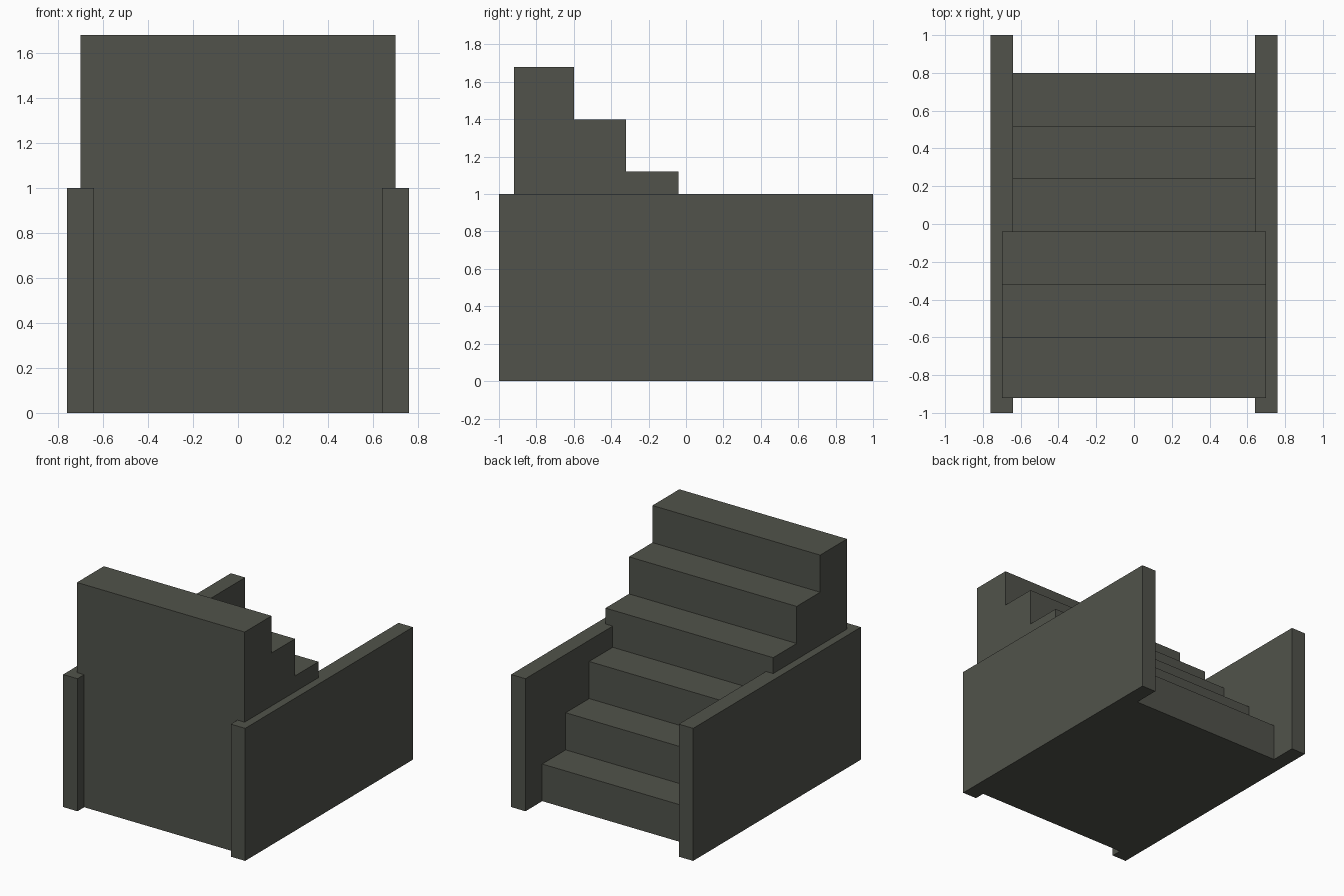
import bpy, bmesh

if "Cube" in bpy.data.objects:
    bpy.data.objects.remove(bpy.data.objects["Cube"])

# one dark olive-grey stone colour
mat = bpy.data.materials.new("dark_stone")
mat.diffuse_color = (0.082, 0.086, 0.070, 1.0)
mat.use_nodes = True
mat.node_tree.nodes["Principled BSDF"].inputs["Base Color"].default_value = mat.diffuse_color


def extrude_x(name, profile, x0, x1):
    """Extrude a closed (y, z) profile from x0 to x1."""
    bm = bmesh.new()
    face = bm.faces.new([bm.verts.new((x0, y, z)) for y, z in profile])
    ext = bmesh.ops.extrude_face_region(bm, geom=[face])
    verts = [g for g in ext["geom"] if isinstance(g, bmesh.types.BMVert)]
    bmesh.ops.translate(bm, verts=verts, vec=(x1 - x0, 0, 0))
    bmesh.ops.recalc_face_normals(bm, faces=bm.faces)
    mesh = bpy.data.meshes.new(name)
    bm.to_mesh(mesh)
    bm.free()
    mesh.materials.append(mat)
    obj = bpy.data.objects.new(name, mesh)
    bpy.context.collection.objects.link(obj)
    return obj


# solid flight of six steps rising towards the front
STEPS, RISE, TREAD = 6, 0.28, 0.28
BACK, FRONT = 0.80, -0.92
profile = [(FRONT, 0.0), (BACK, 0.0)]
for i in range(STEPS):
    y, z = BACK - i * TREAD, (i + 1) * RISE
    profile.append((y, z))
    profile.append((y - TREAD if i < STEPS - 1 else FRONT, z))
extrude_x("stair_flight", profile, -0.70, 0.70)

# low side walls, overlapping the ends of the steps
wall = [(-1.0, 0.0), (1.0, 0.0), (1.0, 1.0), (-1.0, 1.0)]
for name, s in (("left_wall", -1), ("right_wall", 1)):
    extrude_x(name, wall, s * 0.64, s * 0.76)
